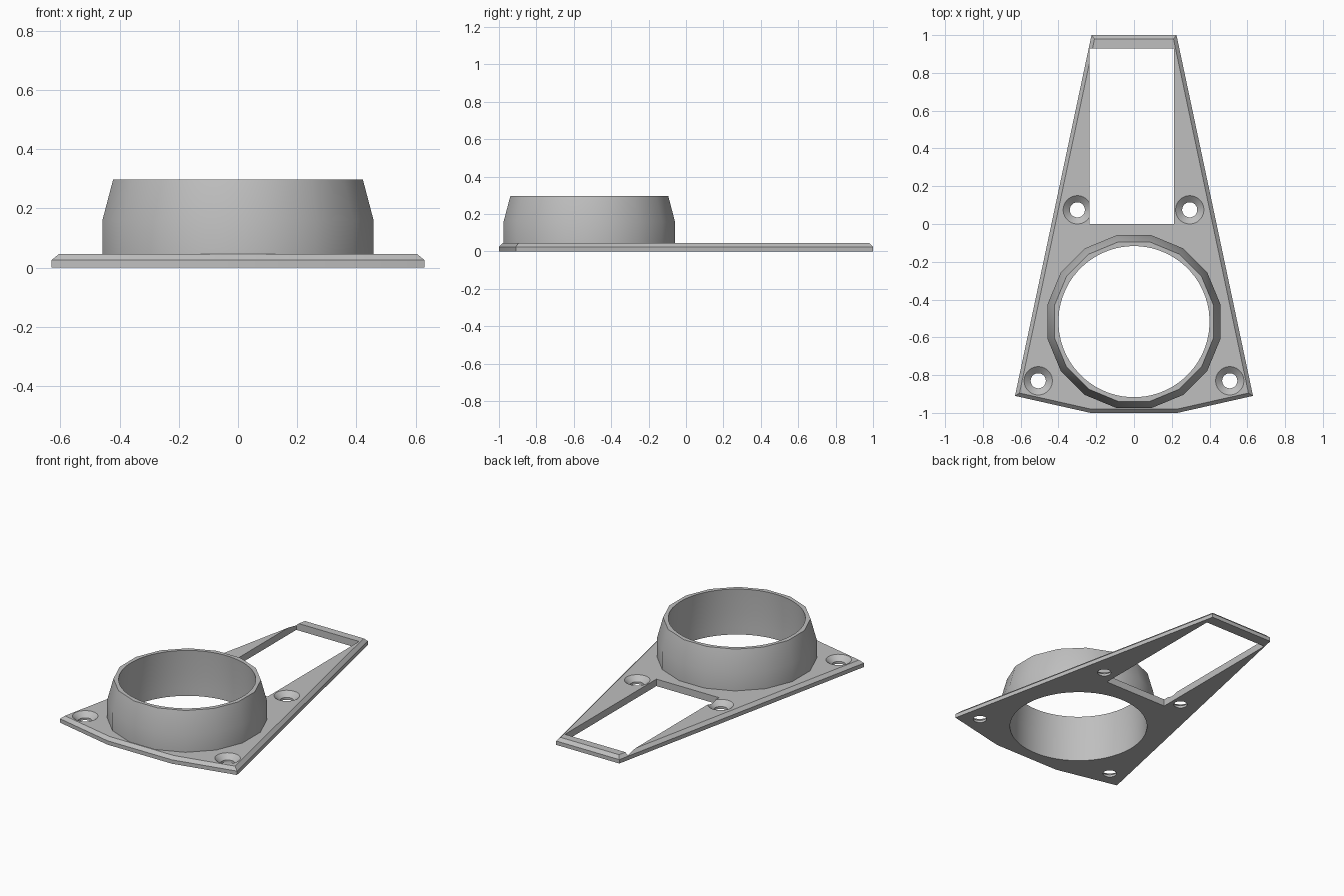
import bpy
import bmesh
from math import cos, sin, pi

cube = bpy.data.objects.get("Cube")
if cube:
    bpy.data.objects.remove(cube, do_unlink=True)

grey = bpy.data.materials.new("light_grey")
grey.use_nodes = True
grey.diffuse_color = (0.52, 0.52, 0.52, 1)
grey.node_tree.nodes["Principled BSDF"].inputs["Base Color"].default_value = (0.52, 0.52, 0.52, 1)


def loft(name, loops):
    """Closed solid through a stack of matching point loops."""
    bm = bmesh.new()
    rows = [[bm.verts.new(p) for p in loop] for loop in loops]
    n = len(rows[0])
    for low, high in zip(rows, rows[1:]):
        for i in range(n):
            j = (i + 1) % n
            bm.faces.new((low[i], low[j], high[j], high[i]))
    bm.faces.new(rows[0][::-1])
    bm.faces.new(rows[-1])
    bmesh.ops.recalc_face_normals(bm, faces=bm.faces)
    mesh = bpy.data.meshes.new(name)
    bm.to_mesh(mesh)
    bm.free()
    mesh.materials.append(grey)
    obj = bpy.data.objects.new(name, mesh)
    bpy.context.collection.objects.link(obj)
    return obj


def turned(name, x, y, profile, sides):
    """Solid of revolution from (radius, height) pairs, flats facing the axes."""
    angles = [2 * pi * (i + 0.5) / sides for i in range(sides)]
    return loft(name, [[(x + r * cos(a), y + r * sin(a), z) for a in angles]
                       for r, z in profile])


def mirrored(half, z):
    """Outline loop from its right half, listed front to back."""
    return [(x, y, z) for x, y in half] + [(-x, y, z) for x, y in reversed(half)]


def cut(obj, cutters):
    bpy.context.view_layer.objects.active = obj
    for cutter in cutters:
        cutter.hide_render = True
        mod = obj.modifiers.new("cut", 'BOOLEAN')
        mod.operation = 'DIFFERENCE'
        mod.solver = 'EXACT'
        mod.object = cutter
        bpy.ops.object.modifier_apply(modifier=mod.name)


# Base plate with a chamfered upper edge
outer = [(0.23, -1.0), (0.63, -0.91), (0.225, 1.0)]
inner = [(0.228, -0.98), (0.606, -0.895), (0.209, 0.98)]
plate = loft("base_plate", [mirrored(outer, 0), mirrored(outer, 0.025), mirrored(inner, 0.045)])

# Raised collar: sixteen flats, tapering toward the rim
cy = -0.517
flat = 1 / cos(pi / 16)
collar = turned("collar", 0, cy, [(0.458 * flat, 0.045), (0.458 * flat, 0.16),
                                  (0.422 * flat, 0.297)], 16)

# Cutters: round bore, rectangular slot, countersunk screw holes
bore = turned("bore_cutter", 0, cy, [(0.41, -0.1), (0.41, 0.14), (0.39, 0.454)], 64)
slot_outline = [(-0.236, 0), (0.211, 0), (0.211, 0.93), (-0.236, 0.93)]
slot = loft("slot_cutter", [[(x, y, z) for x, y in slot_outline] for z in (-0.1, 0.2)])
screws = [turned("screw_cutter", x, y, [(0.04, -0.1), (0.04, 0.015), (0.11, 0.075)], 32)
          for x, y in ((-0.507, -0.83), (0.507, -0.83), (-0.3, 0.075), (0.295, 0.075))]

cut(plate, [bore, slot] + screws)
cut(collar, [bore])
for helper in [bore, slot] + screws:
    bpy.data.objects.remove(helper, do_unlink=True)

# Smooth the curved walls, keep the hard edges
bpy.ops.object.select_all(action='DESELECT')
for part in (plate, collar):
    part.select_set(True)
bpy.context.view_layer.objects.active = plate
bpy.ops.object.shade_smooth_by_angle(angle=pi / 6)
